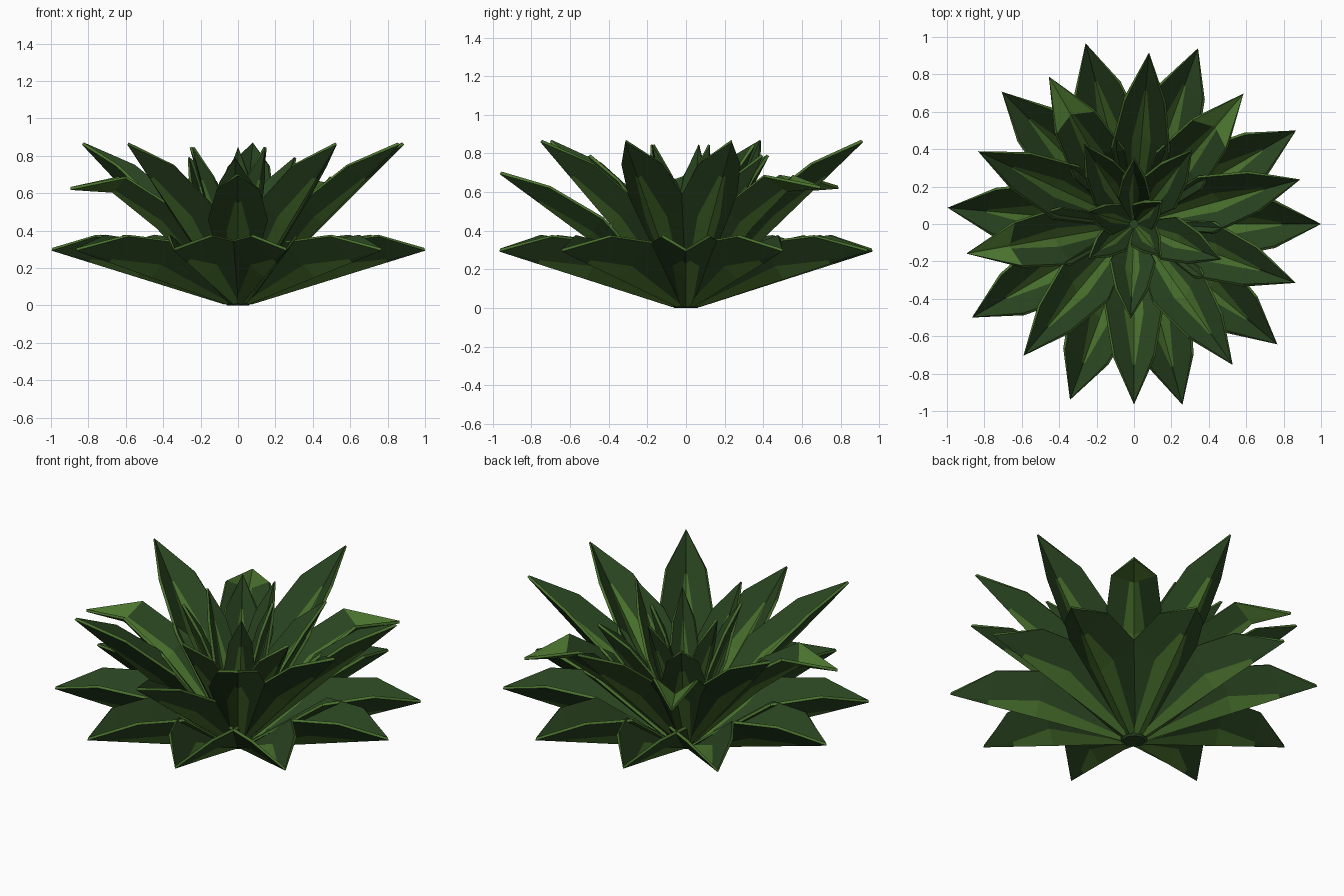
import bpy, bmesh, math
from mathutils import Vector

if "Cube" in bpy.data.objects:
    bpy.data.objects.remove(bpy.data.objects["Cube"])


def material(name, colour):
    m = bpy.data.materials.new(name)
    m.diffuse_color = (*colour, 1)
    m.use_nodes = True
    m.node_tree.nodes["Principled BSDF"].inputs["Base Color"].default_value = m.diffuse_color
    return m


DARK = material("dark leaf green", (0.023, 0.060, 0.015))
LIGHT = material("light leaf green", (0.068, 0.168, 0.027))


def leaf(name, angle, stations, light_tip=False):
    """Keeled V-shaped blade. stations: (radius, height, half width, stripe half width, edge rise)."""
    a = math.radians(angle)
    out = Vector((math.cos(a), math.sin(a), 0))
    side = Vector((-math.sin(a), math.cos(a), 0))
    r0, z0 = stations[0][:2]
    r1, z1 = stations[-1][:2]
    e = math.atan2(z1 - z0, r1 - r0)
    up = out * -math.sin(e) + Vector((0, 0, math.cos(e)))
    bm = bmesh.new()
    rows = []
    for r, z, w, s, rise in stations[:-1]:
        keel = out * r + Vector((0, 0, z))
        rows.append([bm.verts.new(keel + side * u + up * (rise * abs(u) / w))
                     for u in (w, s, 0, -s, -w)])
    tip = bm.verts.new(out * r1 + Vector((0, 0, z1)))
    for lo, hi in zip(rows, rows[1:] + [None]):
        for i in range(4):
            if hi:
                f = bm.faces.new((lo[i], lo[i + 1], hi[i + 1], hi[i]))
                f.material_index = 1 if i in (1, 2) else 0   # central stripe
            else:
                f = bm.faces.new((lo[i], lo[i + 1], tip))
                f.material_index = 1 if light_tip else 0
    bm.normal_update()
    if sum(f.normal.dot(up) for f in bm.faces) < 0:
        bmesh.ops.reverse_faces(bm, faces=bm.faces[:])
    me = bpy.data.meshes.new(name)
    bm.to_mesh(me)
    bm.free()
    me.materials.append(DARK)
    me.materials.append(LIGHT)
    ob = bpy.data.objects.new(name, me)
    bpy.context.collection.objects.link(ob)
    # thin blade with a pale rim
    sol = ob.modifiers.new("thickness", 'SOLIDIFY')
    sol.thickness = 0.016
    sol.offset = 0
    sol.material_offset_rim = 1


def straight(name, angle, base, tip, width, rise=0.95):
    """Leaf whose keel runs straight from base to tip (radius, height)."""
    def at(t):
        return (base[0] + (tip[0] - base[0]) * t, base[1] + (tip[1] - base[1]) * t)
    leaf(name, angle, [
        (*at(0), width * 0.25, width * 0.15, width * 0.08),
        (*at(0.50), width, width * 0.36, width * rise),
        (*at(0.78), width * 0.70, width * 0.08, width * 0.74 * rise),
        (*tip, 0, 0, 0)])


# Outer spreading tier
for a in (0, 30, 70, 105, 135, 175, 210, 250, 285, 320):
    straight("outer_leaf", a, (0.07, 0.012), (0.998, 0.30), 0.175, 1.1)

# Middle rising tier, with three drooping tips and one lower leaf
for a in (15, 85, 155, 230, 305, 340):
    straight("middle_leaf", a, (0.05, 0.03), (0.915, 0.865), 0.155, 0.8)
straight("front_leaf", 270, (0.05, 0.03), (0.96, 0.70), 0.155, 0.8)
for a in (50, 120, 190):
    leaf("drooping_leaf", a, [
        (0.05, 0.03, 0.04, 0.024, 0.01),
        (0.44, 0.42, 0.155, 0.055, 0.12),
        (0.68, 0.61, 0.12, 0.02, 0.09),
        (0.91, 0.625, 0, 0, 0)], True)

# Inner upright leaves
for a in (52, 122, 268, 338):
    straight("inner_leaf", a, (0.04, 0.05), (0.50, 0.79), 0.12, 0.7)

# Central bud leaves
for a, r in ((217, 0.30), (39, 0.19), (90, 0.35), (310, 0.22), (165, 0.26)):
    straight("bud_leaf", a, (0.03, 0.06), (r, 0.845), 0.085, 0.6)

# Root base closing the underside
bpy.ops.mesh.primitive_cone_add(vertices=10, radius1=0.06, radius2=0.08,
                                depth=0.02, location=(0, 0, 0.01))
root = bpy.context.object
root.name = "root_base"
root.data.materials.append(DARK)
